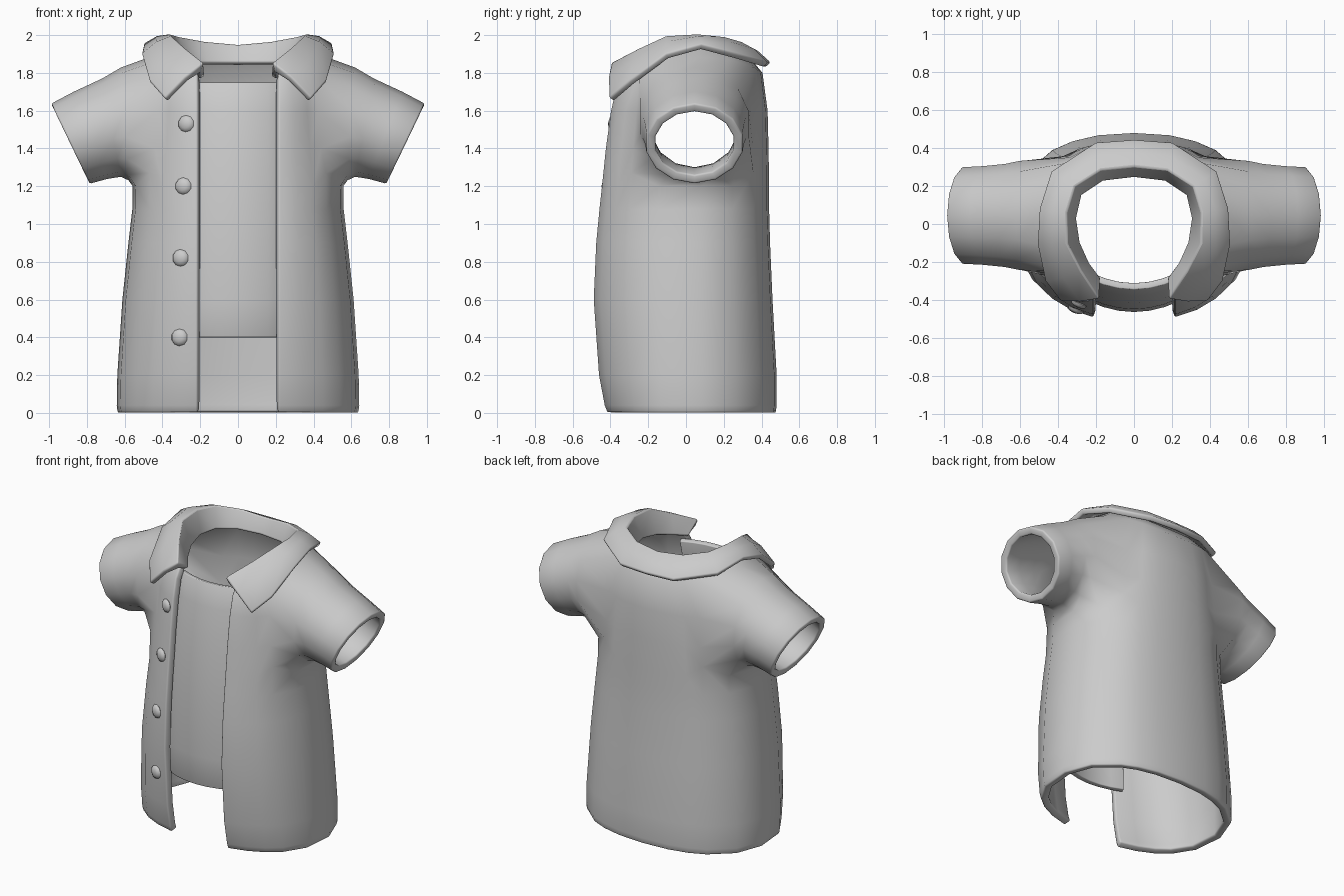
import bpy, bmesh
from math import sin, cos, asin, atan2, pi, radians
from mathutils import Vector

if "Cube" in bpy.data.objects:
    bpy.data.objects.remove(bpy.data.objects["Cube"])

N = 2.3          # superellipse exponent of the body section
YC = 0.02        # centre of the body section in y
EDGE = 0.215     # x of the front opening edge
FRONT = 1.055    # front bulge so that the opening edge reaches the front y

# z, shoulder lift, back lift, half width, front y, back y
ROWS = [(0.00, 0, 0, .64, -.41, .475), (0.04, 0, 0, .645, -.425, .48),
        (0.20, 0, 0, .642, -.455, .48), (0.60, 0, 0, .615, -.485, .458),
        (0.90, 0, 0, .583, -.475, .445), (1.08, 0, 0, .562, -.46, .44),
        (1.20, 0, 0, .56, -.447, .44), (1.40, 0, 0, .53, -.43, .437),
        (1.60, 0, 0, .51, -.405, .432), (1.70, .13, .10, .47, -.38, .405),
        (1.77, .13, .12, .36, -.345, .33)]


def finish(name, bm, thick=0, offset=-1, mirror=False, bevel=0.01, smooth=50):
    me = bpy.data.meshes.new(name)
    bm.to_mesh(me)
    bm.free()
    ob = bpy.data.objects.new(name, me)
    bpy.context.collection.objects.link(ob)
    if mirror:
        m = ob.modifiers.new("mirror", 'MIRROR')
        m.use_clip = True
    if thick:
        s = ob.modifiers.new("thickness", 'SOLIDIFY')
        s.thickness, s.offset, s.use_even_offset = thick, offset, True
        b = ob.modifiers.new("soft_edges", 'BEVEL')
        b.width, b.segments, b.limit_method = bevel, 2, 'ANGLE'
        b.angle_limit = radians(65)
    bpy.ops.object.select_all(action='DESELECT')
    ob.select_set(True)
    bpy.context.view_layer.objects.active = ob
    bpy.ops.object.shade_smooth_by_angle(angle=radians(smooth))
    return ob


def grid(bm, pts, skip=lambda i, j: False):
    vs = [[bm.verts.new(p) for p in row] for row in pts]
    for i in range(len(vs) - 1):
        for j in range(len(vs[0]) - 1):
            if not skip(i, j):
                bm.faces.new((vs[i][j], vs[i][j + 1], vs[i + 1][j + 1], vs[i + 1][j]))
    return vs


def body_row(z, lift, back, w, yf, yb):
    t0 = asin((EDGE / w) ** (N / 2))
    t1 = radians(54)
    ts = [t0 + (t1 - t0) * k / 3 for k in range(3)]
    ts += [radians(a) for a in (54, 74, 96, 119, 141, 153, 166, 180)]
    out = []
    for t in ts:
        c = cos(t)
        d = (YC - yf) * FRONT if c > 0 else (yb - YC)
        y = YC - d * (1 if c > 0 else -1) * abs(c) ** (2 / N)
        x = w * max(sin(t), 0) ** (2 / N) if t < pi - .001 else 0
        out.append((x, y, z + lift * sin(t) ** 2 + back * (1 - c) / 2))
    return out


# shirt body with sleeves grown from the armholes (4 columns by 3 rows)
bm = bmesh.new()
R0, C0, W, H = 6, 3, 4, 3
vs = grid(bm, [body_row(*r) for r in ROWS],
          lambda i, j: R0 <= i < R0 + H and C0 <= j < C0 + W)
loop = ([vs[R0][C0 + k] for k in range(W)] + [vs[R0 + k][C0 + W] for k in range(H)] +
        [vs[R0 + H][C0 + W - k] for k in range(W)] + [vs[R0 + H - k][C0] for k in range(H)])
for k in (0, W):
    loop[k].co.z += 0.07
S = len(loop)
# sleeve rings: centre x, centre z, half depth, half height, slant x
for cx, cz, ry, rz, ux in ((.60, 1.53, .292, .296, .06), (.67, 1.51, .276, .262, .17),
                           (.78, 1.47, .264, .245, .34), (.888, 1.425, .258, .2326, .43)):
    u = Vector((ux, 0, .9)).normalized()
    ring = []
    for k in range(S):
        a = radians(270 + 360 / S * (k - W / 2))
        p = Vector((cx, .045, cz)) + Vector((0, ry * 1.01 * cos(a), 0)) + u * (rz * 1.01 * sin(a))
        ring.append(bm.verts.new(p))
    for k in range(S):
        n = (k + 1) % S
        bm.faces.new((loop[k], loop[n], ring[n], ring[k]))
    loop = ring
finish("shirt_body", bm, .048, -1, True, smooth=62)

# folded collar: stand, fold and outer edge from centre back to front tip
COLLAR = [((0, .26, 1.86), (0, .31, 1.94), (0, .435, 1.855)),
          ((.17, .24, 1.86), (.18, .29, 1.955), (.2, .42, 1.855)),
          ((.29, .16, 1.86), (.32, .20, 1.98), (.43, .27, 1.90)),
          ((.32, .03, 1.86), (.365, .06, 1.995), (.49, .08, 1.95)),
          ((.30, -.10, 1.84), (.36, -.10, 1.985), (.50, -.10, 1.90)),
          ((.25, -.21, 1.81), (.29, -.24, 1.92), (.46, -.29, 1.76)),
          ((.19, -.29, 1.79), (.19, -.385, 1.84), (.38, -.395, 1.67))]
pts = []
for a, b, c in COLLAR:
    a, b, c = Vector(a), Vector(b), Vector(c)
    mid = b.lerp(c, .45) + Vector((0, -.01 if c.y < -.2 else 0, .015))
    pts.append([a, b, mid, c])
bm = bmesh.new()
grid(bm, pts)
ob = finish("collar", bm, .036, 0, True, smooth=75)
ob.location.z = -0.012

# inner shirt panel behind the opening
PANEL = [(.40, -.458), (.60, -.464), (.80, -.464), (1.1, -.449), (1.4, -.415), (1.6, -.38), (1.75, -.345)]
bm = bmesh.new()
grid(bm, [[(x, y + x * x, z) for x in [-.24 + .08 * k for k in range(7)]] for z, y in PANEL])
finish("inner_panel", bm, .035, -1, bevel=.005)


# buttons down the front edge
def front_y(x, z):
    for a, b in zip(ROWS, ROWS[1:]):
        if a[0] <= z <= b[0]:
            f = (z - a[0]) / (b[0] - a[0])
            w = a[3] + (b[3] - a[3]) * f
            d = (YC - a[4] - (b[4] - a[4]) * f) * FRONT
            return YC - d * (1 - (abs(x) / w) ** N) ** (1 / N)


for k, (x, z) in enumerate(((-.275, 1.53), (-.29, 1.2), (-.305, .82), (-.31, .4))):
    bm = bmesh.new()
    bmesh.ops.create_uvsphere(bm, u_segments=10, v_segments=6, radius=.046)
    for v in bm.verts:
        v.co = Vector((v.co.x, -v.co.z * .5, v.co.y))
    bmesh.ops.recalc_face_normals(bm, faces=bm.faces)
    ob = finish("button_%d" % (k + 1), bm)
    ob.location = (x, front_y(x, z) + .003, z)
    ob.rotation_euler.z = atan2(front_y(x + .02, z) - front_y(x - .02, z), .04)
